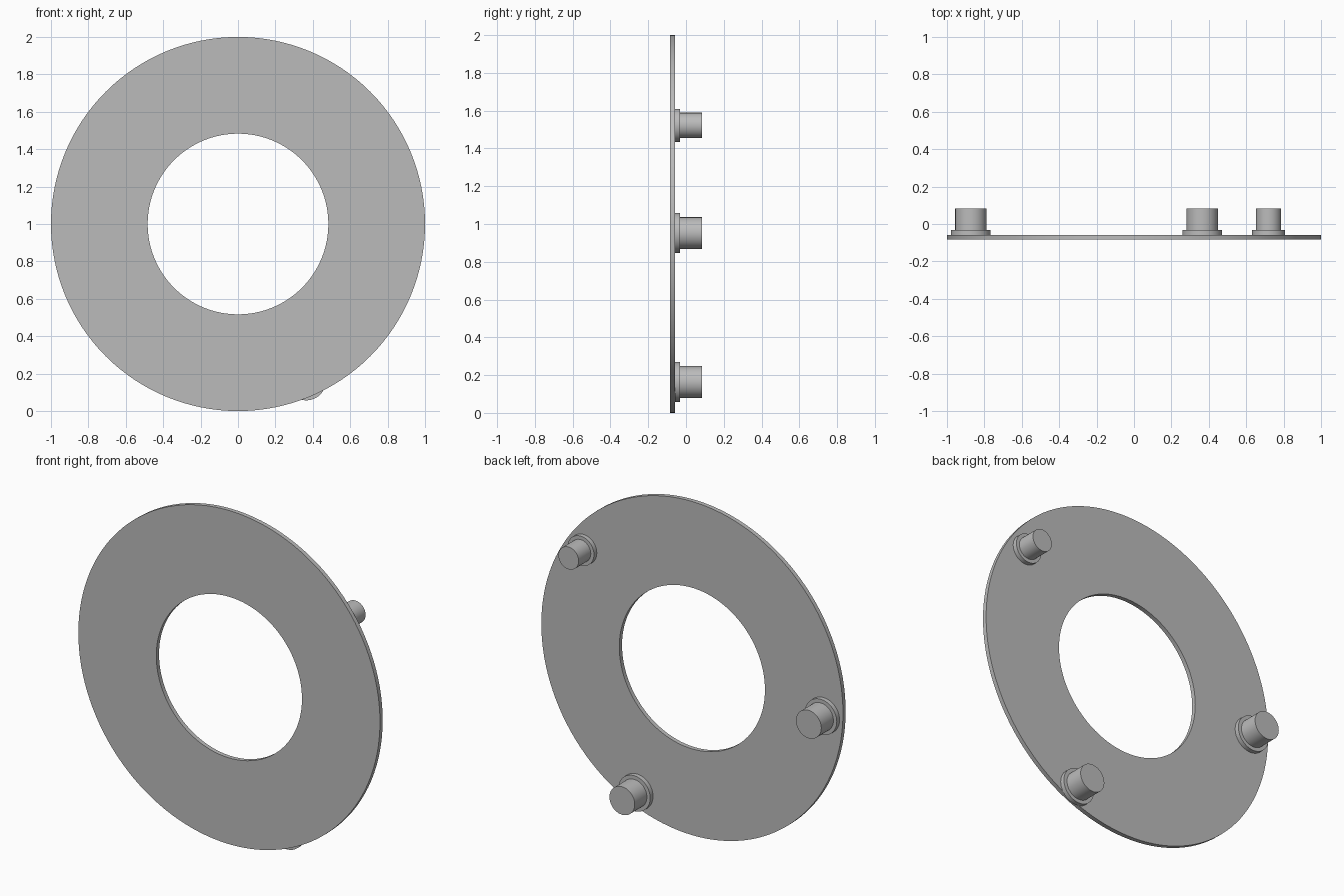
import bpy
import bmesh
import math

cube = bpy.data.objects.get("Cube")
if cube:
    bpy.data.objects.remove(cube, do_unlink=True)

grey = bpy.data.materials.new("plain grey")
grey.use_nodes = True
colour = (0.5, 0.5, 0.5, 1)
grey.diffuse_color = colour
grey.node_tree.nodes["Principled BSDF"].inputs["Base Color"].default_value = colour


def lathe(name, profile, x, z, steps, closed=False):
    """Spin a (radius, y) profile around an axis parallel to y."""
    bm = bmesh.new()
    verts = [bm.verts.new((r, y, 0)) for r, y in profile]
    pairs = list(zip(verts, verts[1:]))
    if closed:
        pairs.append((verts[-1], verts[0]))
    edges = [bm.edges.new(p) for p in pairs]
    bmesh.ops.spin(bm, geom=verts + edges, cent=(0, 0, 0), axis=(0, 1, 0),
                   angle=math.tau, steps=steps, use_duplicate=False)
    bmesh.ops.remove_doubles(bm, verts=bm.verts, dist=0.0001)
    bmesh.ops.recalc_face_normals(bm, faces=bm.faces)
    mesh = bpy.data.meshes.new(name)
    bm.to_mesh(mesh)
    bm.free()
    mesh.materials.append(grey)
    obj = bpy.data.objects.new(name, mesh)
    obj.location = (x, 0, z)
    bpy.context.collection.objects.link(obj)
    bpy.ops.object.select_all(action="DESELECT")
    obj.select_set(True)
    bpy.context.view_layer.objects.active = obj
    bpy.ops.object.shade_smooth_by_angle(angle=math.radians(30))
    return obj


# Depth levels from the front face to the peg tips
FRONT, BACK, COLLAR, TIP = -0.084, -0.058, -0.031, 0.084

# Flat ring plate
lathe("ring_plate", [(0.483, FRONT), (1, FRONT), (1, BACK), (0.483, BACK)],
      0, 1, 128, closed=True)

# Mounting pegs, each with a wider collar against the plate
pegs = [
    ("upper_left_peg", 0.72, 1.522, 0.067, 0.088),
    ("right_peg", -0.872, 0.952, 0.084, 0.106),
    ("lower_left_peg", 0.365, 0.163, 0.084, 0.106),
]
for name, x, z, radius, collar in pegs:
    lathe(name, [(0, BACK), (collar, BACK), (collar, COLLAR),
                 (radius, COLLAR), (radius, TIP), (0, TIP)], x, z, 48)
